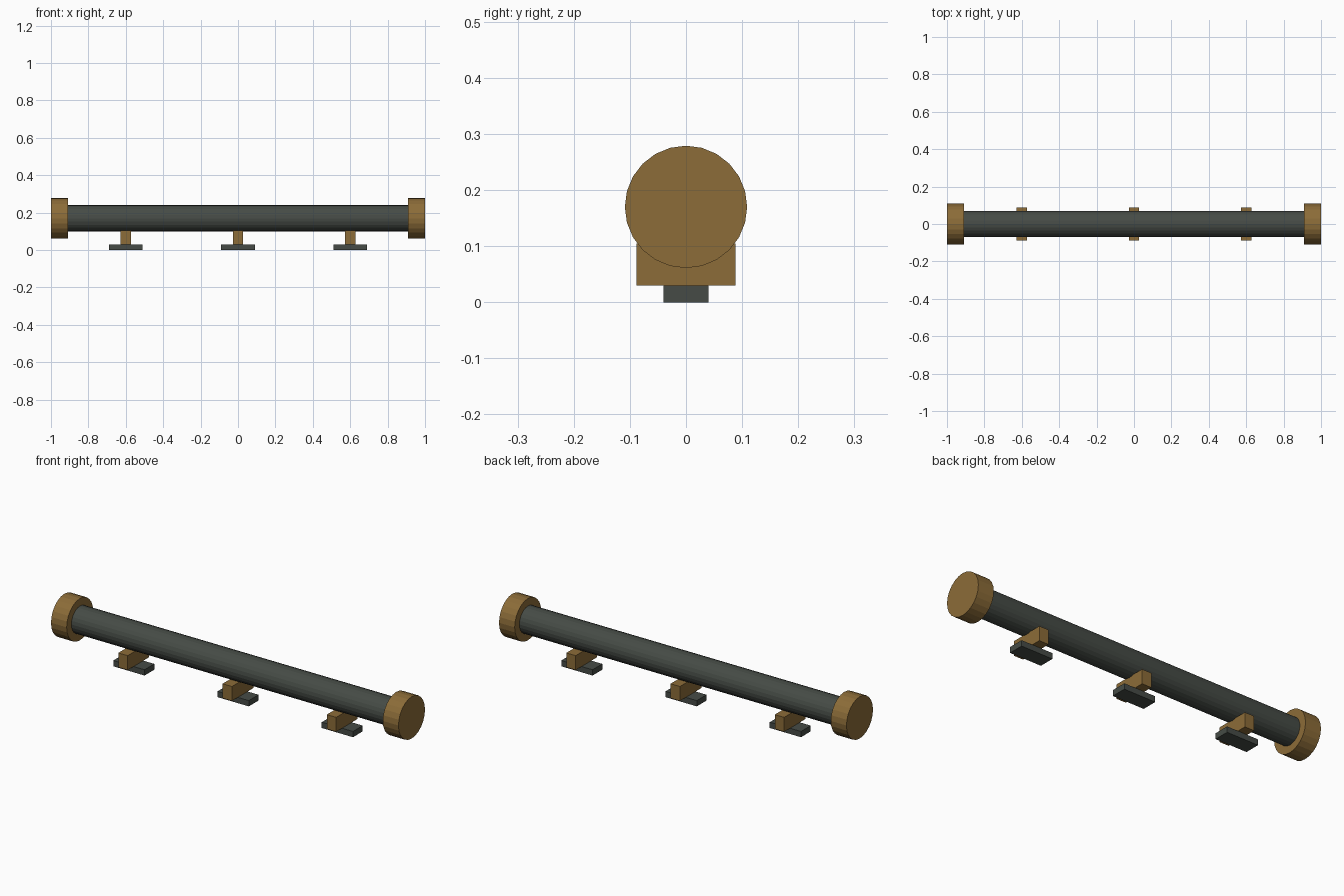
import bpy
import math

if "Cube" in bpy.data.objects:
    bpy.data.objects.remove(bpy.data.objects["Cube"])


def material(name, rgb):
    m = bpy.data.materials.new(name)
    m.diffuse_color = (*rgb, 1.0)
    m.use_nodes = True
    m.node_tree.nodes["Principled BSDF"].inputs["Base Color"].default_value = m.diffuse_color
    return m


DARK = material("dark grey", (0.061, 0.071, 0.061))
BRASS = material("brass brown", (0.262, 0.150, 0.040))
AXIS_Z = 0.17


def rod(name, x, radius, length, mat):
    """24-sided cylinder lying along x, with a vertex at the top."""
    bpy.ops.mesh.primitive_cylinder_add(
        vertices=24, radius=radius, depth=length,
        location=(x, 0, AXIS_Z), rotation=(0, math.pi / 2, 0))
    ob = bpy.context.object
    ob.name = name
    ob.data.materials.append(mat)


def block(name, x, size, z0, mat):
    """Box resting at height z0."""
    bpy.ops.mesh.primitive_cube_add(size=1, location=(x, 0, z0 + size[2] / 2))
    ob = bpy.context.object
    ob.name = name
    ob.scale = size
    bpy.ops.object.transform_apply(location=False, rotation=False, scale=True)
    ob.data.materials.append(mat)


# Long pipe and its two end caps
rod("pipe", 0, 0.07, 1.84, DARK)
for side, x in (("left", -0.955), ("right", 0.955)):
    rod(side + "_end_cap", x, 0.109, 0.09, BRASS)

# Three supports: cross block under the pipe on a flat foot
for side, x in (("left", -0.6), ("middle", 0), ("right", 0.6)):
    block(side + "_bracket", x, (0.054, 0.177, 0.075), 0.03, BRASS)
    block(side + "_foot", x, (0.18, 0.08, 0.03), 0, DARK)
